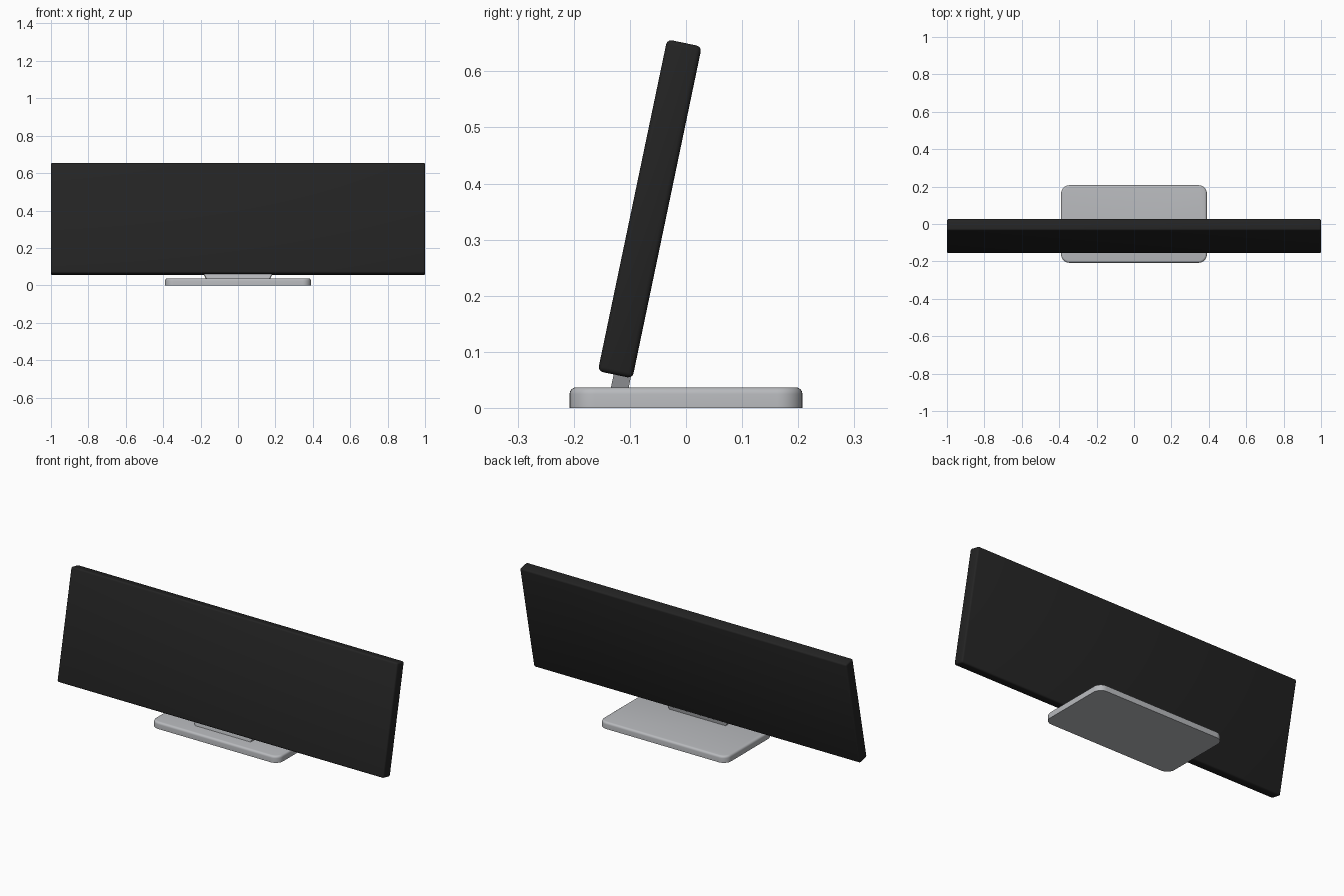
import bpy, bmesh, math
from mathutils import Matrix

cube = bpy.data.objects.get("Cube")
if cube:
    bpy.data.objects.remove(cube, do_unlink=True)


def material(name, rgb, rough):
    m = bpy.data.materials.new(name)
    m.use_nodes = True
    m.diffuse_color = (*rgb, 1)
    shader = m.node_tree.nodes["Principled BSDF"]
    shader.inputs["Base Color"].default_value = (*rgb, 1)
    shader.inputs["Roughness"].default_value = rough
    return m


def finish(bm, name, mat):
    mesh = bpy.data.meshes.new(name)
    bm.to_mesh(mesh)
    bm.free()
    mesh.materials.append(mat)
    obj = bpy.data.objects.new(name, mesh)
    bpy.context.collection.objects.link(obj)
    bpy.ops.object.select_all(action='DESELECT')
    obj.select_set(True)
    bpy.context.view_layer.objects.active = obj
    bpy.ops.object.shade_smooth_by_angle(angle=math.radians(35))
    return obj


def block(size):
    bm = bmesh.new()
    bmesh.ops.create_cube(bm, size=1)
    bmesh.ops.scale(bm, vec=size, verts=bm.verts)
    return bm


def round_edges(bm, edges, radius, segments):
    bmesh.ops.bevel(bm, geom=edges, offset=radius, segments=segments,
                    profile=0.5, affect='EDGES', clamp_overlap=True)


black = material("matte black", (0.017, 0.017, 0.017), 0.5)
silver = material("silver grey", (0.48, 0.49, 0.51), 0.4)
tilt = Matrix.Rotation(math.radians(-11.8), 4, 'X')

# Base plate: rounded corners, soft top rim, flat underside
bm = block((0.78, 0.415, 0.037))
round_edges(bm, [e for e in bm.edges
                 if abs(e.verts[0].co.z - e.verts[1].co.z) > 0.01], 0.045, 8)
round_edges(bm, [e for e in bm.edges
                 if all(v.co.z > 0.01 for v in e.verts)], 0.012, 4)
base = finish(bm, "base_plate", silver)
base.location.z = 0.0185

# Neck: short tilted foot, wider toward the screen
bm = block((0.33, 0.031, 0.08))
for v in bm.verts:
    if v.co.z > 0:
        v.co.x *= 1.25
neck = finish(bm, "neck", silver)
neck.matrix_world = Matrix.Translation((-0.0, -0.112, 0.065)) @ tilt

# Screen: thin slab leaning back
bm = block((2.0, 0.063, 0.604))
round_edges(bm, bm.edges[:], 0.009, 3)
screen = finish(bm, "screen", black)
screen.matrix_world = Matrix.Translation((0, -0.0645, 0.355)) @ tilt
